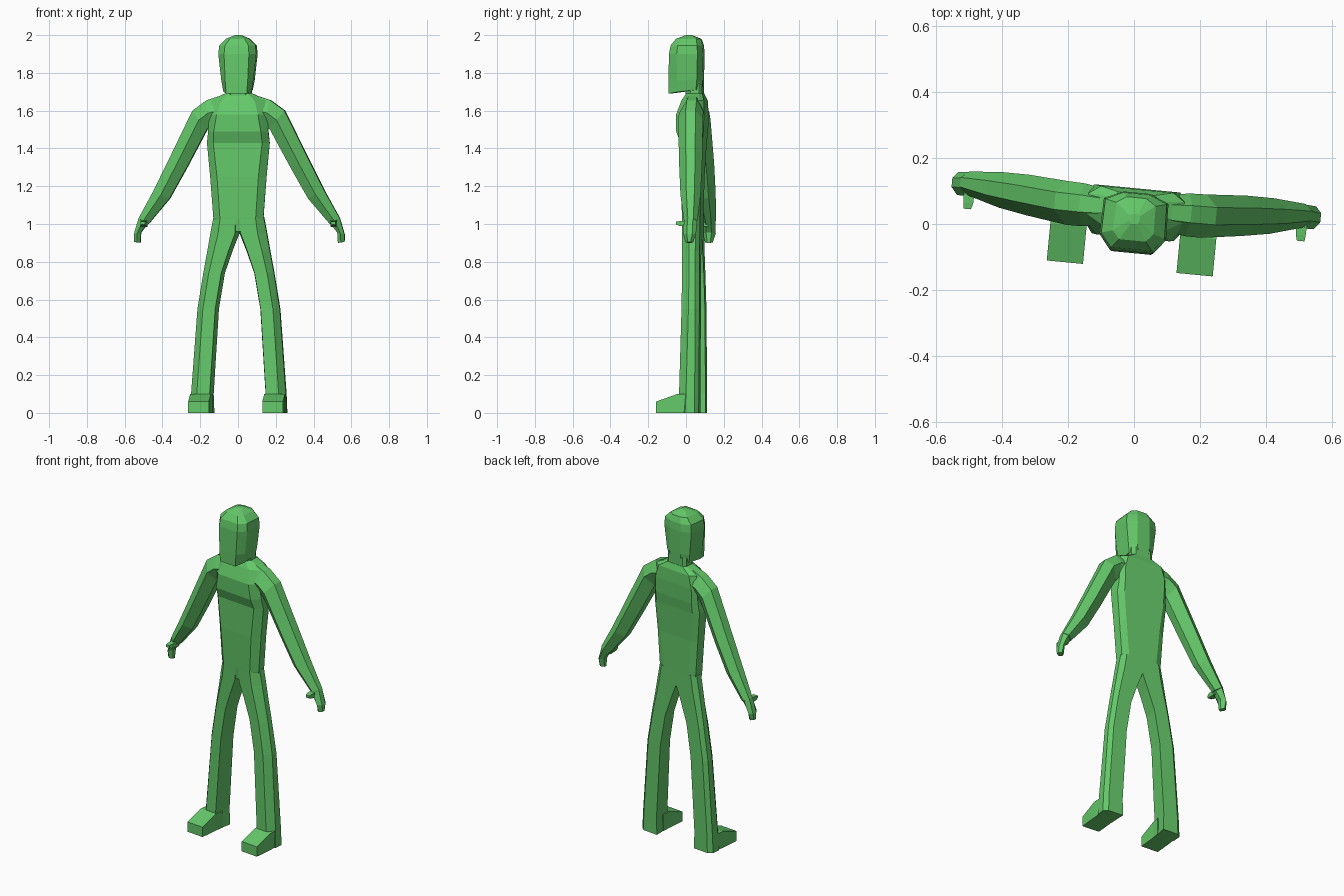
import bpy, bmesh, math

# One flat green for the whole figure
green = bpy.data.materials.new("figure_green")
green.diffuse_color = (0.127, 0.578, 0.141, 1)

TURN = math.radians(-5.5)  # the figure stands turned slightly about z


def loft(name, rings, mirror=False):
    """Skin a list of equal-length point rings and cap both ends."""
    bm = bmesh.new()
    vs = [[bm.verts.new(p) for p in ring] for ring in rings]
    n = len(vs[0])
    for a, b in zip(vs, vs[1:]):
        for i in range(n):
            j = (i + 1) % n
            bm.faces.new((a[i], a[j], b[j], b[i]))
    bm.faces.new(vs[0])
    bm.faces.new(vs[-1])
    bmesh.ops.recalc_face_normals(bm, faces=bm.faces)
    mesh = bpy.data.meshes.new(name)
    bm.to_mesh(mesh)
    bm.free()
    mesh.materials.append(green)
    ob = bpy.data.objects.new(name, mesh)
    bpy.context.collection.objects.link(ob)
    ob.rotation_euler.z = TURN
    if mirror:
        ob.modifiers.new("mirror", 'MIRROR').use_mirror_merge = False
    return ob


def body_ring(z, wf, ws, wb, yf, y1, y2, yb, dz=0):
    """Symmetric section: front, side and back half widths; dz tilts the front down."""
    half = [(wf, yf, z - dz), (ws, y1, z - dz * 0.5), (ws * 0.97, y2, z), (wb, yb, z)]
    return half + [(-x, y, h) for x, y, h in reversed(half)]


def limb_ring(outer, inner, yf, yb):
    """Six-sided arm section between an outer and an inner (x, z) point."""
    section = [(1, -.35), (1, .45), (.1, 1), (-1, .4), (-1, -.4), (0, -1)]
    ring = []
    for u, v in section:
        t = (u + 1) / 2
        ring.append((inner[0] + (outer[0] - inner[0]) * t,
                     (yf + yb) / 2 + v * (yb - yf) / 2,
                     inner[1] + (outer[1] - inner[1]) * t))
    return ring


# Torso with overhanging chest and sloping shoulders
loft("torso", [
    body_ring(0.96, .03, .10, .05, -.005, .02, .07, .085),
    body_ring(1.03, .095, .133, .09, -.012, .02, .07, .085),
    body_ring(1.25, .11, .150, .11, -.018, .02, .07, .088),
    body_ring(1.43, .13, .167, .13, -.018, .02, .075, .098),
    body_ring(1.49, .125, .160, .13, -.040, .01, .08, .105),
    body_ring(1.58, .11, .155, .13, -.042, .00, .085, .108),
    body_ring(1.655, .09, .150, .11, -.015, .02, .08, .105),
    body_ring(1.69, .05, .075, .055, .005, .03, .075, .092),
])

# Neck and head, with the chin set below the jaw
loft("neck", [body_ring(1.66, .04, .07, .05, .0, .03, .075, .09),
              body_ring(1.74, .04, .07, .05, .0, .03, .075, .09)])
loft("head", [
    body_ring(1.71, .055, .075, .035, -.088, -.03, .06, .090, .02),
    body_ring(1.76, .060, .085, .04, -.088, -.04, .065, .092),
    body_ring(1.90, .066, .101, .04, -.084, -.04, .070, .095),
    body_ring(1.945, .062, .096, .04, -.076, -.035, .068, .092),
    body_ring(1.98, .040, .062, .03, -.050, -.025, .060, .080),
    body_ring(2.0, .010, .016, .01, .000, .01, .025, .03),
])

# Arms
loft("arm", [
    limb_ring((.11, 1.675), (.11, 1.52), -.015, .10),
    limb_ring((.17, 1.655), (.145, 1.52), -.022, .108),
    limb_ring((.245, 1.60), (.168, 1.50), -.022, .110),
    limb_ring((.375, 1.335), (.278, 1.295), -.005, .118),
    limb_ring((.455, 1.175), (.368, 1.135), .010, .118),
    limb_ring((.535, 1.03), (.482, 1.0), .038, .110),
], True)

# Hands and thumbs
loft("hand", [
    limb_ring((.535, 1.03), (.487, 1.0), .036, .108),
    limb_ring((.560, .945), (.522, .955), .036, .106),
    limb_ring((.560, .905), (.525, .90), .050, .090),
], True)


def rect(x0, x1, y, z0, z1):
    return [(x0, y, z0), (x1, y, z0), (x1, y, z1), (x0, y, z1)]


loft("thumb", [rect(.488, .522, .07, .985, 1.02),
               rect(.490, .520, .015, .99, 1.015),
               rect(.495, .518, -.003, .997, 1.012)], True)


# Legs: flat front and back, bevelled outer side
def leg_ring(z, xi, xo, yf, yb=.09):
    w = xo - xi
    return [(xi + .1 * w, yf, z), (xi + .7 * w, yf, z), (xo, yf + .04, z),
            (xo, yb - .02, z), (xo - .2 * w, yb, z), (xi, yb, z)]


loft("leg", [leg_ring(*r) for r in [
    (1.04, 0, .133, -.012, .085),
    (.95, 0, .150, -.010, .085),
    (.86, .036, .166, -.008, .085),
    (.74, .078, .188, -.006, .087),
    (.55, .110, .219, -.006),
    (.10, .138, .252, -.016),
    (0, .134, .256, -.02)]], True)

# Feet: low toe rising to the ankle
loft("foot", [rect(.142, .252, -.135, 0, .06),
              rect(.142, .252, -.022, 0, .10),
              rect(.138, .250, .03, 0, .10)], True)
